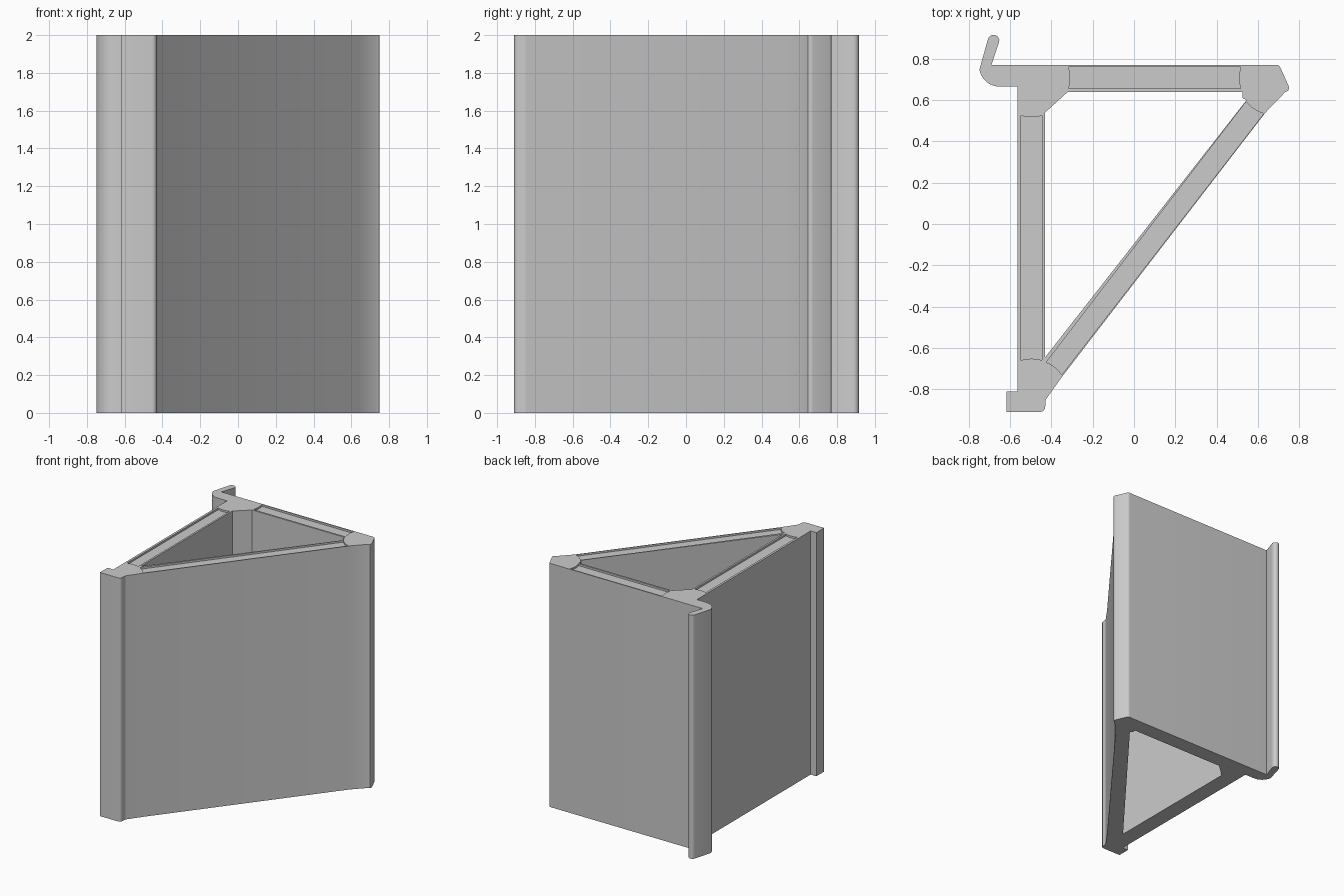
import bpy
import bmesh
from math import cos, sin, radians

HEIGHT = 2.0
POCKET_DEPTH = 0.015

cube = bpy.data.objects.get("Cube")
if cube:
    bpy.data.objects.remove(cube, do_unlink=True)

grey = bpy.data.materials.new("plain grey")
grey.use_nodes = True
colour = (0.6, 0.6, 0.6, 1.0)
grey.diffuse_color = colour
grey.node_tree.nodes["Principled BSDF"].inputs["Base Color"].default_value = colour


def arc(cx, cy, r, start, end, steps=8):
    """Points along a circular arc, angles in degrees."""
    angles = [radians(start + (end - start) * i / steps) for i in range(steps + 1)]
    return [(cx + r * cos(a), cy + r * sin(a)) for a in angles]


def bowed(a, b, bow, steps=6):
    """Points from a to b, bowed to the left of the direction of travel."""
    dx, dy = b[0] - a[0], b[1] - a[1]
    length = (dx * dx + dy * dy) ** 0.5
    points = []
    for i in range(steps + 1):
        t = i / steps
        k = 4 * t * (1 - t) * bow / length
        points.append((a[0] + dx * t - dy * k, a[1] + dy * t + dx * k))
    return points


def prism(name, outline, bottom, top):
    """Extrude a closed outline upwards."""
    bm = bmesh.new()
    face = bm.faces.new([bm.verts.new((x, y, bottom)) for x, y in outline])
    raised = bmesh.ops.extrude_face_region(bm, geom=[face])["geom"]
    for v in raised:
        if isinstance(v, bmesh.types.BMVert):
            v.co.z = top
    bmesh.ops.recalc_face_normals(bm, faces=bm.faces)
    mesh = bpy.data.meshes.new(name)
    bm.to_mesh(mesh)
    bm.free()
    mesh.materials.append(grey)
    obj = bpy.data.objects.new(name, mesh)
    bpy.context.collection.objects.link(obj)
    return obj


def cut(target, cutter):
    """Subtract the cutter from the target, then discard it."""
    cutter.hide_render = True
    mod = target.modifiers.new("cut", 'BOOLEAN')
    mod.operation = 'DIFFERENCE'
    mod.solver = 'EXACT'
    mod.object = cutter
    bpy.context.view_layer.objects.active = target
    bpy.ops.object.modifier_apply(modifier=mod.name)
    bpy.data.objects.remove(cutter, do_unlink=True)


# Outer profile, anticlockwise: back face, hook, flat side, foot, sloping face
outline = [(0.69, 0.77), (-0.69, 0.77)]
outline += arc(-0.68, 0.888, 0.028, -15, 165)
outline += arc(-0.65, 0.765, 0.1, 190, 270)
outline += [(-0.565, 0.665), (-0.565, -0.81), (-0.617, -0.81), (-0.617, -0.91)]
outline += arc(-0.455, -0.885, 0.025, 270, 360, 4)
outline += [(-0.427, -0.85), (-0.345, -0.735), (0.637, 0.54), (0.732, 0.638)]
outline += arc(0.72, 0.66, 0.03, -30, 30, 4)
outline += arc(0.69, 0.75, 0.02, 30, 80, 4)
body = prism("triangular_bracket", outline, 0, HEIGHT)

# Triangular hollow through the whole height
hollow = [(-0.43, -0.645), (0.545, 0.6), (0.525, 0.61), (0.525, 0.64),
          (-0.32, 0.64), (-0.43, 0.54)]
cut(body, prism("hollow_cutter", hollow, -0.1, HEIGHT + 0.1))

# Shallow pockets along the top of the three walls, with bowed ends
walls = {
    "side": ((-0.547, -0.66), (-0.445, -0.66), (-0.445, 0.525), (-0.547, 0.525)),
    "back": ((-0.317, 0.76), (-0.317, 0.655), (0.517, 0.655), (0.517, 0.76)),
    "slope": ((-0.425, -0.67), (-0.35, -0.73), (0.628, 0.535), (0.543, 0.592)),
}
for wall, (a, b, c, d) in walls.items():
    pocket = bowed(a, b, 0.008) + bowed(c, d, 0.008)
    cut(body, prism(wall + "_pocket_cutter", pocket, HEIGHT - POCKET_DEPTH, HEIGHT + 0.1))

# Smooth the rounded corners, keep the hard edges
bpy.ops.object.select_all(action='DESELECT')
body.select_set(True)
bpy.context.view_layer.objects.active = body
bpy.ops.object.shade_smooth_by_angle(angle=radians(25))
